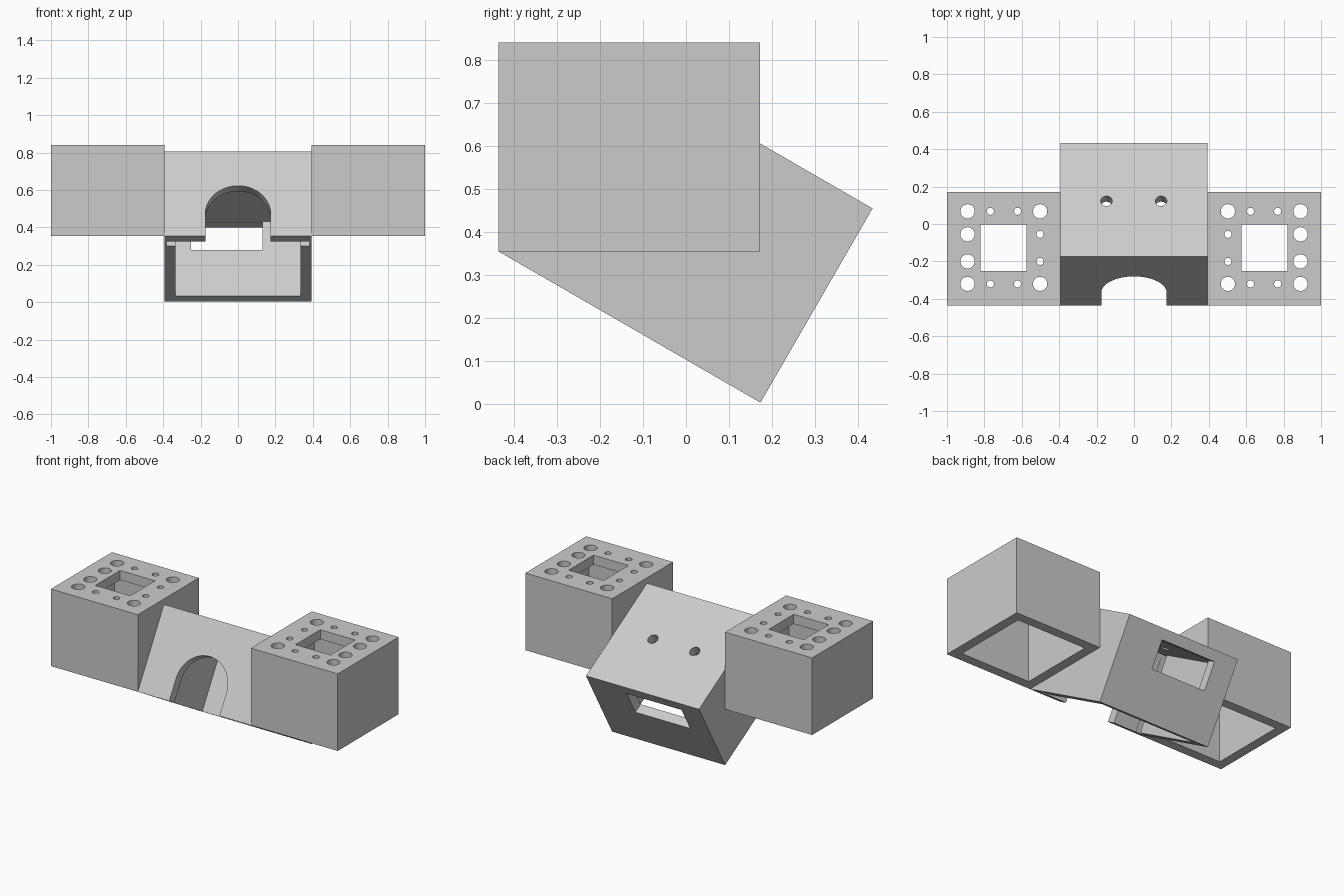
import bpy, bmesh, math
from mathutils import Matrix, Vector

if "Cube" in bpy.data.objects:
    bpy.data.objects.remove(bpy.data.objects["Cube"])

grey = bpy.data.materials.new("plain_grey")
grey.use_nodes = True
colour = (0.6, 0.6, 0.6, 1)
grey.diffuse_color = colour
grey.node_tree.nodes["Principled BSDF"].inputs["Base Color"].default_value = colour


def make_object(name, bm):
    bmesh.ops.recalc_face_normals(bm, faces=bm.faces)
    mesh = bpy.data.meshes.new(name)
    bm.to_mesh(mesh)
    bm.free()
    obj = bpy.data.objects.new(name, mesh)
    bpy.context.collection.objects.link(obj)
    return obj


def block(name, low, high):
    low, high = Vector(low), Vector(high)
    bm = bmesh.new()
    bmesh.ops.create_cube(bm, size=1)
    bmesh.ops.scale(bm, vec=high - low, verts=bm.verts)
    bmesh.ops.translate(bm, vec=(low + high) / 2, verts=bm.verts)
    return make_object(name, bm)


def drill(x, y, z, radius, depth=0.2):
    bm = bmesh.new()
    bmesh.ops.create_cone(bm, cap_ends=True, segments=32, radius1=radius, radius2=radius,
                          depth=depth, matrix=Matrix.Translation((x, y, z)))
    return make_object("drill_cutter", bm)


def arch(radius, spring, y0, y1):
    # Round-topped doorway profile, extruded along y
    pts = [(radius, -0.1), *((radius * math.cos(math.pi * i / 32),
            spring + radius * math.sin(math.pi * i / 32)) for i in range(33)), (-radius, -0.1)]
    bm = bmesh.new()
    face = bm.faces.new([bm.verts.new((x, y0, z)) for x, z in pts])
    new = bmesh.ops.extrude_face_region(bm, geom=[face])["geom"]
    bmesh.ops.translate(bm, vec=(0, y1 - y0, 0),
                        verts=[v for v in new if isinstance(v, bmesh.types.BMVert)])
    return make_object("arch_cutter", bm)


def carve(obj, cutters):
    for cutter in cutters:
        mod = obj.modifiers.new("cut", "BOOLEAN")
        mod.operation, mod.solver, mod.object = "DIFFERENCE", "EXACT", cutter
        cutter.hide_render = True
    graph = bpy.context.evaluated_depsgraph_get()
    graph.update()
    mesh = bpy.data.meshes.new_from_object(obj.evaluated_get(graph))
    obj.modifiers.clear()
    obj.data = mesh
    for cutter in cutters:
        bpy.data.objects.remove(cutter)
    mesh.materials.clear()
    mesh.materials.append(grey)
    bpy.ops.object.select_all(action="DESELECT")
    obj.select_set(True)
    bpy.context.view_layer.objects.active = obj
    bpy.ops.object.shade_smooth_by_angle(angle=math.radians(30))


WALL = 0.06

# Side housings: open below, lid with a square window and a ring of holes
FRONT, BACK, BASE, TOP = -0.435, 0.172, 0.354, 0.84
INNER, OUTER = 0.394, 1.0
columns = (0.89, 0.768, 0.623, 0.502)
rows = (0.068, -0.055, -0.2, -0.32)
for side, name in ((1, "left_housing"), (-1, "right_housing")):
    def span(a, b):
        return sorted((side * a, side * b))

    x0, x1 = span(INNER, OUTER)
    housing = block(name, (x0, FRONT, BASE), (x1, BACK, TOP))
    c0, c1 = span(INNER + WALL, OUTER - WALL)
    w0, w1 = span(0.576, 0.82)
    cutters = [block("cavity_cutter", (c0, FRONT + WALL, BASE - 0.1), (c1, BACK - WALL, TOP - WALL)),
               block("window_cutter", (w0, -0.25, TOP - 0.1), (w1, -0.003, TOP + 0.1))]
    for i, x in enumerate(columns):
        for j, y in enumerate(rows):
            middle_col, middle_row = i in (1, 2), j in (1, 2)
            if middle_col and middle_row:
                continue
            # Corners and the outer column are large, the rest small
            large = i == 0 or not (middle_col or middle_row)
            cutters.append(drill(side * x, y, TOP, 0.038 if large else 0.019))
    carve(housing, cutters)

# Tilted centre box, built upright and then turned
HALF, LENGTH, HEIGHT = 0.394, 0.702, 0.521
centre = block("centre_box", (-HALF, 0, 0), (HALF, LENGTH, HEIGHT))
carve(centre, [
    block("cavity_cutter", (-HALF + WALL, WALL, -0.1), (HALF - WALL, LENGTH - WALL, HEIGHT - WALL)),
    # Panel slots in the side walls, just behind the front wall
    block("slot_cutter", (-0.382, WALL + 0.001, -0.1), (0.382, 0.106, HEIGHT - WALL - 0.001)),
    arch(0.175, 0.135, -0.1, WALL + 0.02),
    block("window_cutter", (-0.25, LENGTH - 0.1, 0.285), (0.132, LENGTH + 0.1, 0.458)),
    drill(-0.147, 0.343, HEIGHT, 0.031),
    drill(0.145, 0.343, HEIGHT, 0.031),
])
centre.matrix_world = Matrix.Translation((0, FRONT, BASE)) @ Matrix.Rotation(math.radians(-30), 4, "X")
